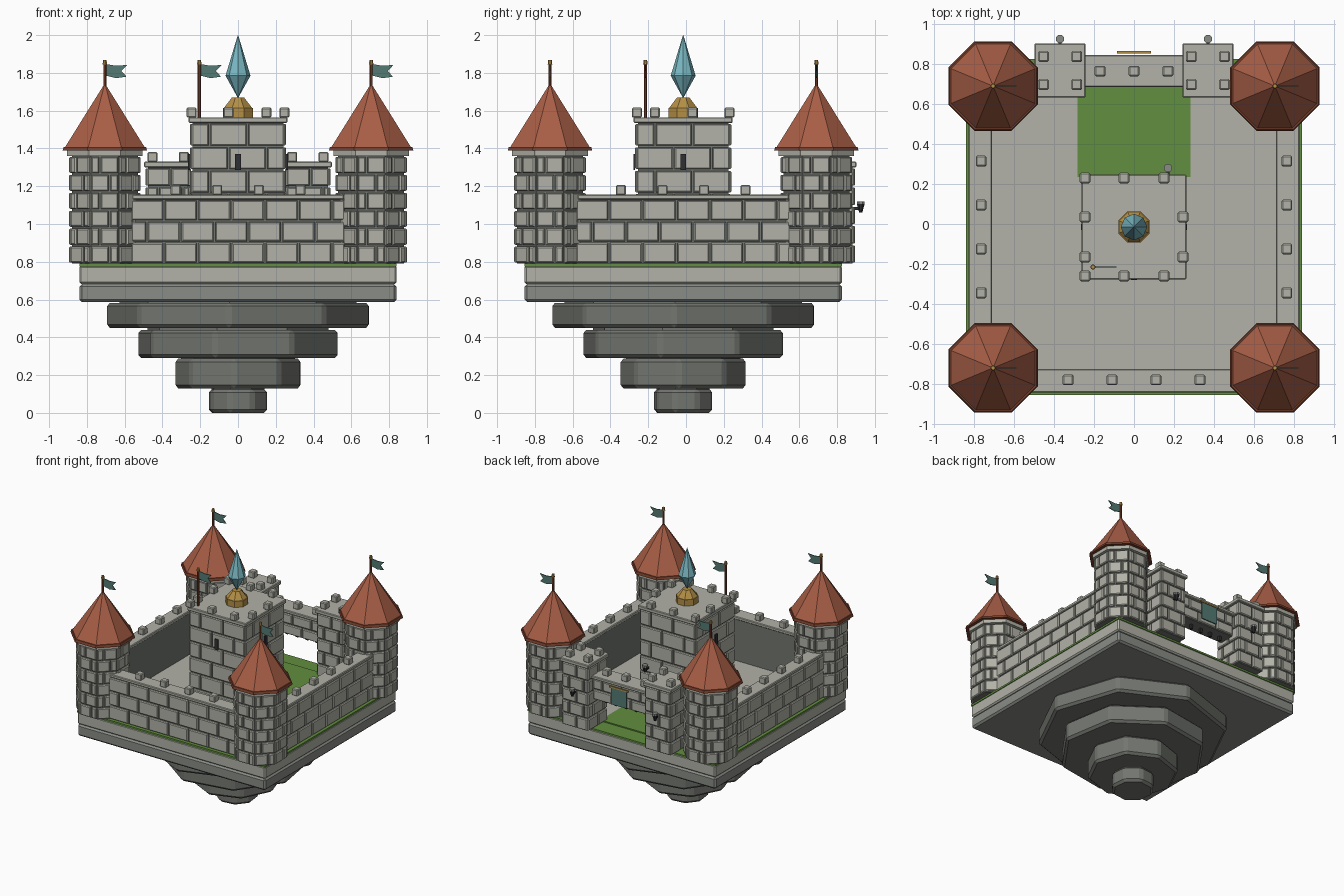
import bpy, bmesh, math
from mathutils import Matrix, Vector

if "Cube" in bpy.data.objects:
    bpy.data.objects.remove(bpy.data.objects["Cube"])

CENTRE_Y = -0.015
GROUND = 0.79


def material(name, r, g, b):
    lin = [((c / 255 + 0.055) / 1.055) ** 2.4 for c in (r, g, b)] + [1]
    m = bpy.data.materials.new(name)
    m.use_nodes = True
    m.diffuse_color = lin
    m.node_tree.nodes["Principled BSDF"].inputs["Base Color"].default_value = lin
    return m


STONE = material("light stone", 178, 178, 168)
MID = material("grey stone", 137, 140, 134)
DARK = material("dark stone", 115, 118, 112)
GRASS = material("grass", 98, 142, 62)
ROOF = material("roof tile", 168, 94, 70)
WOOD = material("dark wood", 122, 64, 44)
CLOTH = material("teal cloth", 84, 122, 116)
CRYSTAL = material("crystal blue", 122, 184, 194)
GOLD = material("gold", 180, 143, 70)
IRON = material("iron", 48, 48, 52)


def finish(name, bm, mat, bevel=0):
    bmesh.ops.recalc_face_normals(bm, faces=bm.faces)
    mesh = bpy.data.meshes.new(name)
    bm.to_mesh(mesh)
    bm.free()
    mesh.materials.append(mat)
    ob = bpy.data.objects.new(name, mesh)
    ob.location.y = CENTRE_Y
    bpy.context.collection.objects.link(ob)
    if bevel:
        mod = ob.modifiers.new("Bevel", 'BEVEL')
        mod.width, mod.segments = bevel, 1
    return ob


def add_box(bm, x, y, z):
    size = [b - a for a, b in (x, y, z)]
    mid = [(a + b) / 2 for a, b in (x, y, z)]
    bmesh.ops.create_cube(bm, size=1, matrix=Matrix.Translation(mid) @ Matrix.Diagonal((*size, 1)))


def box(name, x, y, z, mat, bevel=0):
    bm = bmesh.new()
    add_box(bm, x, y, z)
    return finish(name, bm, mat, bevel)


def prism(name, x, y, z0, z1, r0, r1, mat, turn=math.pi / 8, sides=8, bevel=0):
    bm = bmesh.new()
    m = Matrix.Translation((x, y, (z0 + z1) / 2)) @ Matrix.Rotation(turn, 4, 'Z')
    bmesh.ops.create_cone(bm, cap_ends=True, segments=sides, radius1=r0, radius2=r1, depth=z1 - z0, matrix=m)
    return finish(name, bm, mat, bevel)


def add_bricks(bm, x, y, angle, width, z0, z1, rows, length, depth=0.015):
    """Courses of chamfered bricks on a wall face that looks along angle."""
    out = Vector((math.cos(angle), math.sin(angle), 0))
    side = Vector((-out.y, out.x, 0))
    base, step, gap, cham = Vector((x, y, 0)), (z1 - z0) / rows, 0.005, 0.006
    for row in range(rows):
        cuts, u = [0], length * (0.5 if row % 2 else 1)
        while u < width - 0.02:
            cuts.append(u)
            u += length
        cuts.append(width)
        low, high = z0 + row * step + gap, z0 + (row + 1) * step - gap
        for a, b in zip(cuts, cuts[1:]):
            rings = []
            for d, c in ((-0.004, 0), (depth - cham, 0), (depth, cham)):
                l, r = a + gap + c - width / 2, b - gap - c - width / 2
                corners = ((l, low + c), (r, low + c), (r, high - c), (l, high - c))
                rings.append([bm.verts.new(base + side * s + out * d + Vector((0, 0, h))) for s, h in corners])
            for p, q in zip(rings, rings[1:]):
                for i in range(4):
                    j = (i + 1) % 4
                    bm.faces.new((p[i], p[j], q[j], q[i]))
            bm.faces.new(rings[-1])


def merlons(name, spots, z, size=0.053):
    bm = bmesh.new()
    h = size / 2
    for x, y in spots:
        add_box(bm, (x - h, x + h), (y - h, y + h), (z, z + size))
    return finish(name, bm, STONE, 0.006)


def block_tower(name, x, y, half_x, half_y, top, rows, length):
    """Rectangular tower: core, bricks on four sides and a cap."""
    box(name + "_core", (x - half_x, x + half_x), (y - half_y, y + half_y), (GROUND, top), DARK)
    bm = bmesh.new()
    for k in range(4):
        a = k * math.pi / 2
        reach, wide = (half_x, half_y) if k % 2 == 0 else (half_y, half_x)
        add_bricks(bm, x + reach * math.cos(a), y + reach * math.sin(a), a, 2 * wide + 0.02, GROUND, top, rows, length)
    finish(name + "_bricks", bm, STONE)
    rim = 0.022
    box(name + "_cap", (x - half_x - rim, x + half_x + rim), (y - half_y - rim, y + half_y + rim),
        (top, top + 0.03), STONE, 0.005)


def flag(name, x, y, z0):
    """Pole with gold knob and swallowtail pennant."""
    prism(name + "_pole", x, y, z0, 1.85, 0.009, 0.009, WOOD)
    prism(name + "_knob", x, y, 1.845, 1.868, 0.013, 0.01, GOLD)
    bm = bmesh.new()
    outline = ((0.008, 1.785), (0.06, 1.772), (0.115, 1.78), (0.088, 1.81), (0.118, 1.842), (0.06, 1.838), (0.008, 1.846))
    face = bm.faces.new([bm.verts.new((x + u, y - 0.003, v)) for u, v in outline])
    new = bmesh.ops.extrude_face_region(bm, geom=[face])["geom"]
    bmesh.ops.translate(bm, vec=(0, 0.006, 0), verts=[v for v in new if isinstance(v, bmesh.types.BMVert)])
    finish(name + "_cloth", bm, CLOTH)


def torch(name, x, y, z):
    box(name + "_bracket", (x - 0.008, x + 0.008), (y - 0.04, y), (z + 0.015, z + 0.03), IRON)
    prism(name + "_cup", x, y, z, z + 0.045, 0.009, 0.022, IRON)
    prism(name + "_rim", x, y, z + 0.045, z + 0.06, 0.022, 0.022, MID)


# floating rock tiers
tiers = ((0.45, 0.583, 0.70, -4), (0.29, 0.44, 0.545, -13), (0.13, 0.287, 0.337, -4), (0, 0.127, 0.162, -16))
for i, (z0, z1, r, turn) in enumerate(tiers):
    prism(f"rock_tier_{i + 1}", 0, 0, z0, z1, r, r, DARK, math.radians(turn), bevel=0.018)
    prism(f"rock_joint_{i + 1}", 0, 0, z1 - 0.02, z1 + 0.02, r * 0.9, r * 0.9, DARK, math.radians(turn))

# base slabs, grass and courtyard
E = 0.84
box("lower_slab", (-E, E), (-E, E), (0.587, 0.682), MID, 0.014)
box("upper_slab", (-E, E), (-E, E), (0.682, 0.78), STONE, 0.01)
box("grass_layer", (-E, E), (-E, E), (0.776, GROUND), GRASS)
box("courtyard_floor", (-0.72, 0.72), (-0.72, 0.70), (GROUND, 0.797), STONE)
box("grass_path", (-0.283, 0.283), (0.25, 0.705), (0.792, 0.801), GRASS)

# curtain walls at the front and the two sides
IN, OUT, TOP = 0.715, 0.812, 1.13
for name, k in (("right_wall", 2), ("front_wall", 3), ("left_wall", 0)):
    a = k * math.pi / 2
    c, s = round(math.cos(a)), round(math.sin(a))

    def span(lo, hi, half):
        xs = sorted((c * lo, c * hi)) if c else (-half, half)
        ys = sorted((s * lo, s * hi)) if s else (-half, half)
        return xs, ys
    box(name + "_core", *span(IN, OUT, 0.6), (GROUND, TOP), DARK)
    box(name + "_cap", *span(IN - 0.005, OUT + 0.015, 0.56), (TOP, 1.155), STONE, 0.005)
    bm = bmesh.new()
    add_bricks(bm, c * OUT, s * OUT, a, 1.14, GROUND, TOP, 3, 0.178)
    finish(name + "_bricks", bm, STONE)
    spots = [(c * 0.765 + abs(s) * t, s * 0.765 + abs(c) * t) for t in (-0.33, -0.11, 0.11, 0.33)]
    merlons(name + "_merlons", spots, 1.153)

# corner towers with tiled roofs
FLAT = math.cos(math.pi / 8)
for sx in (-1, 1):
    for sy in (-1, 1):
        x, y = sx * 0.705, sy * 0.705
        name = ("back_" if sy > 0 else "front_") + ("left" if sx > 0 else "right") + "_tower"
        prism(name + "_core", x, y, GROUND, 1.39, 0.175 / FLAT, 0.175 / FLAT, DARK)
        bm = bmesh.new()
        for k in range(8):
            a = k * math.pi / 4
            add_bricks(bm, x + 0.175 * math.cos(a), y + 0.175 * math.sin(a), a, 0.15, GROUND, 1.36, 6, 0.1)
        finish(name + "_bricks", bm, STONE)
        prism(name + "_collar", x, y, 1.36, 1.39, 0.2 / FLAT, 0.2 / FLAT, STONE)
        prism(name + "_eaves", x, y, 1.388, 1.408, 0.224 / FLAT, 0.218 / FLAT, WOOD)
        prism(name + "_roof", x, y, 1.408, 1.73, 0.21 / FLAT, 0.01, ROOF)
        flag(name + "_flag", x, y, 1.70)

# central keep
block_tower("keep", 0, 0, 0.24, 0.24, 1.535, 6, 0.2)
K = 0.245
ring = [(x, y) for x in (-K, -0.05, 0.15) for y in (-K, K)]
ring += [(x, y) for x in (-K, K) for y in (-0.15, 0.05)]
merlons("keep_merlons", ring, 1.563)
box("keep_front_slit", (-0.015, 0.015), (-0.264, -0.255), (1.285, 1.37), IRON)
for sx in (-1, 1):
    box("keep_side_slit", sorted((sx * 0.255, sx * 0.264)), (-0.015, 0.015), (1.285, 1.37), IRON)
box("keep_door", (-0.08, 0.08), (0.253, 0.262), (GROUND, 1.05), WOOD)
torch("keep_torch", 0.17, 0.295, 1.06)
flag("keep_flag", -0.205, -0.2, 1.56)

# crystal on its gold stand
prism("crystal_stand_foot", 0, 0, 1.56, 1.615, 0.085, 0.085, GOLD)
prism("crystal_stand", 0, 0, 1.615, 1.67, 0.08, 0.035, GOLD)
prism("crystal_lower", 0, 0, 1.67, 1.785, 0.002, 0.066, CRYSTAL, 0)
prism("crystal_upper", 0, 0, 1.785, 2.0, 0.066, 0.001, CRYSTAL, 0)

# gatehouse at the back
for sx in (-1, 1):
    name = ("left" if sx > 0 else "right") + "_gate_tower"
    x, y = sx * 0.37, 0.783
    block_tower(name, x, y, 0.106, 0.113, 1.30, 5, 0.13)
    merlons(name + "_merlons", [(x + u, y + v) for u in (-0.083, 0.083) for v in (-0.07, 0.07)], 1.328)
    torch(name + "_torch", x, 0.94, 1.06)
box("gate_lintel_core", (-0.28, 0.28), (0.715, 0.835), (1.03, 1.2), DARK)
bm = bmesh.new()
for y, a in ((0.835, math.pi / 2), (0.715, -math.pi / 2)):
    add_bricks(bm, 0, y, a, 0.5, 1.03, 1.2, 2, 0.17)
finish("gate_lintel_bricks", bm, STONE)
box("gate_lintel_cap", (-0.27, 0.27), (0.70, 0.86), (1.2, 1.225), STONE, 0.005)
merlons("gate_merlons", [(x, 0.78) for x in (-0.17, 0, 0.17)], 1.223)

# raised portcullis teeth
bm = bmesh.new()
for i in range(-2, 3):
    add_box(bm, (i * 0.09 - 0.01, i * 0.09 + 0.01), (0.765, 0.785), (0.995, 1.035))
finish("portcullis_teeth", bm, IRON)

# gate banner on a gold rod
box("banner_rod", (-0.085, 0.085), (0.868, 0.88), (1.185, 1.197), GOLD)
box("banner_cloth", (-0.07, 0.07), (0.868, 0.875), (1.05, 1.19), CLOTH)
